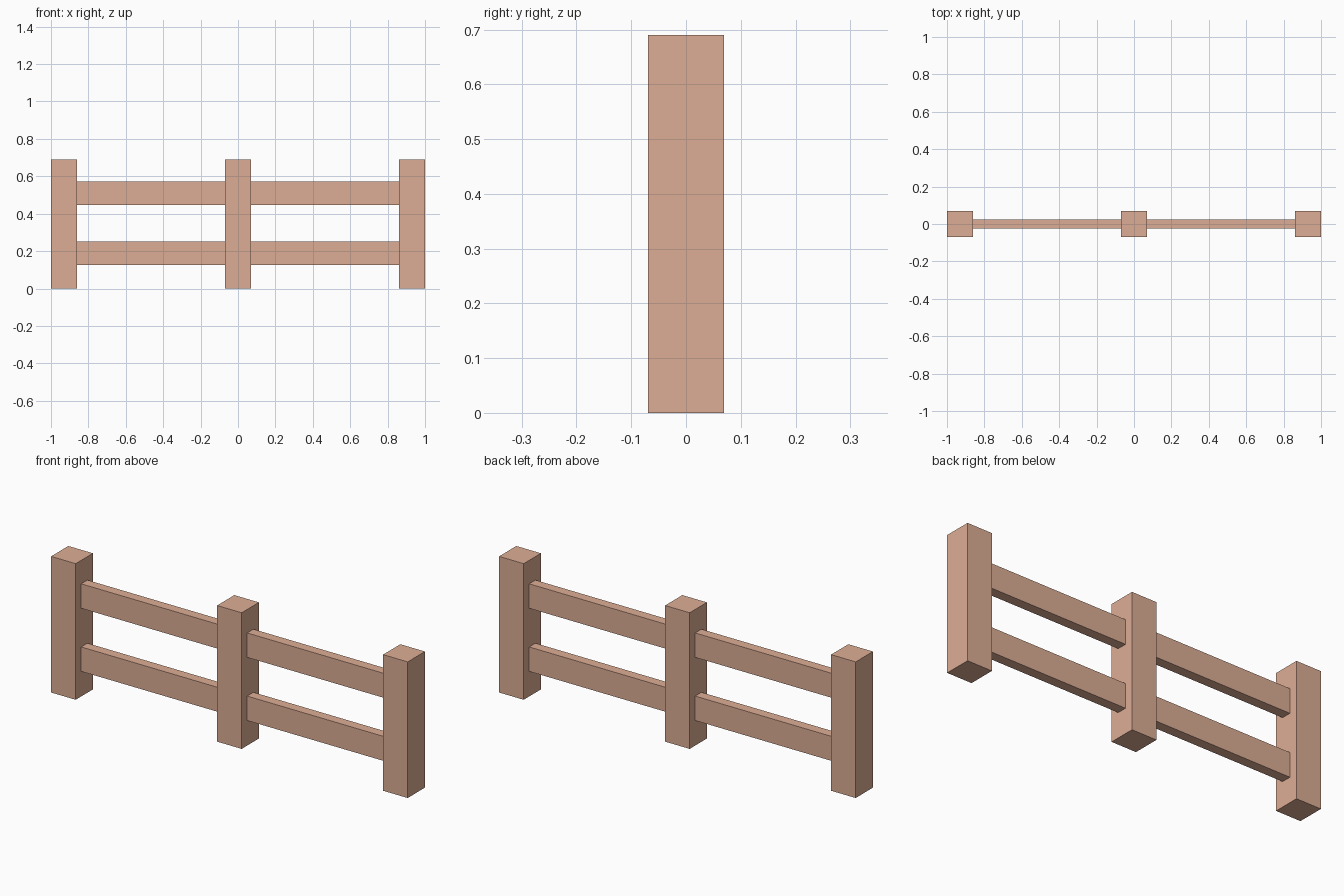
import bpy

if "Cube" in bpy.data.objects:
    bpy.data.objects.remove(bpy.data.objects["Cube"])

wood = bpy.data.materials.new("wood")
wood.diffuse_color = (0.72, 0.42, 0.30, 1)
wood.use_nodes = True
wood.node_tree.nodes["Principled BSDF"].inputs["Base Color"].default_value = wood.diffuse_color

POST_W, POST_H = 0.138, 0.69
POST_X = 1 - POST_W / 2
RAIL_T, RAIL_H = 0.05, 0.124
EMBED = 0.01


def box(name, centre, size):
    bpy.ops.mesh.primitive_cube_add(size=1, location=centre)
    ob = bpy.context.object
    ob.name = name
    ob.scale = size
    bpy.ops.object.transform_apply(location=False, rotation=False, scale=True)
    ob.data.materials.append(wood)
    return ob


# Three square posts
for name, x in (("left_post", -POST_X), ("middle_post", 0), ("right_post", POST_X)):
    box(name, (x, 0, POST_H / 2), (POST_W, POST_W, POST_H))

# Two rails in each bay, ends set slightly into the posts
rail_len = POST_X - POST_W + 2 * EMBED
for side, x in (("left", -POST_X / 2), ("right", POST_X / 2)):
    for level, z in (("lower", 0.189), ("upper", 0.509)):
        box(f"{side}_{level}_rail", (x, 0, z), (rail_len, RAIL_T, RAIL_H))
